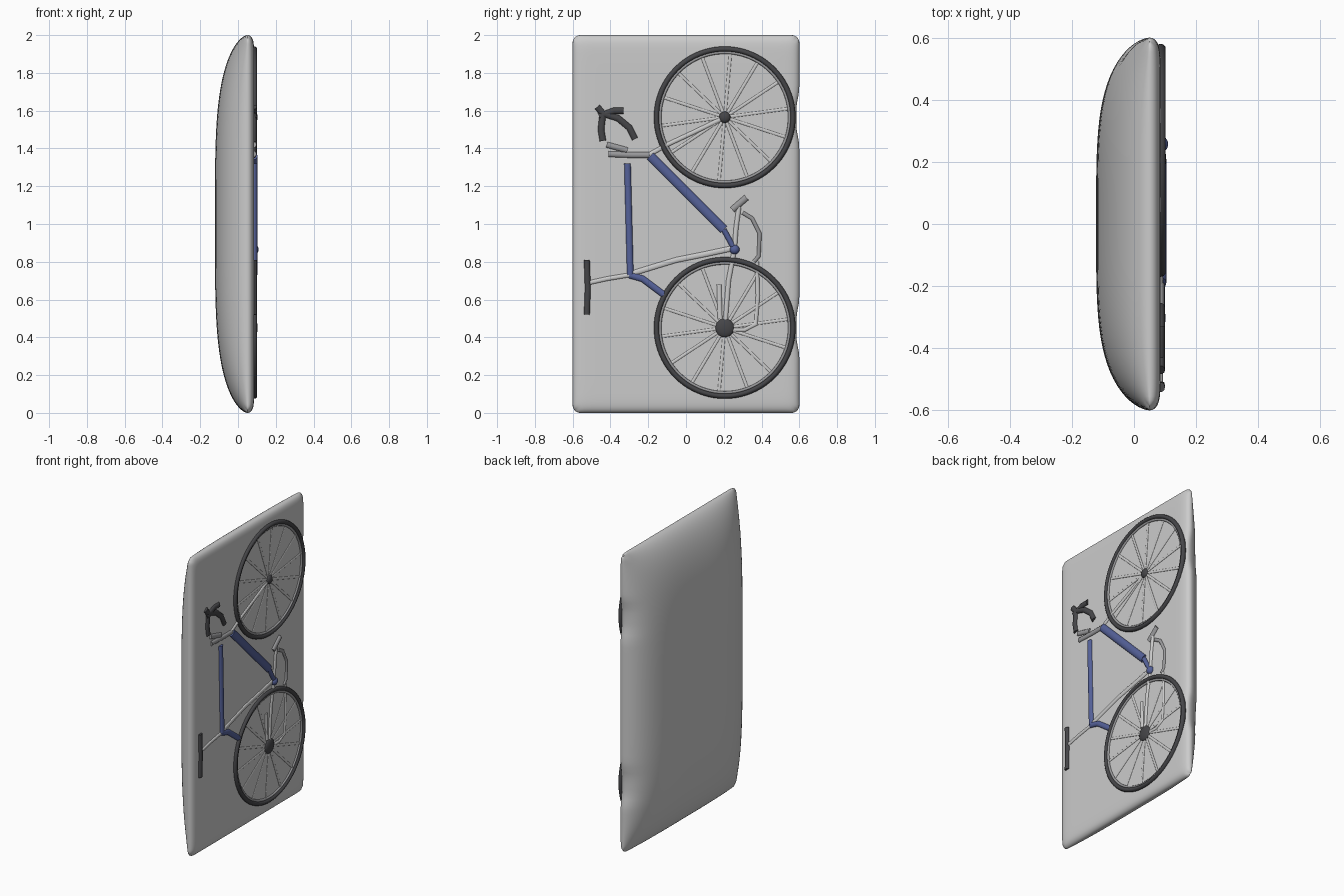
import bpy, bmesh, math

if "Cube" in bpy.data.objects:
    bpy.data.objects.remove(bpy.data.objects["Cube"])

FACE = 0.086                      # x of the flat relief face
WHEELS = {"front": (0.205, 1.565), "rear": (0.205, 0.45)}


def material(name, rgb):
    m = bpy.data.materials.new(name)
    m.diffuse_color = (*rgb, 1)
    m.use_nodes = True
    m.node_tree.nodes["Principled BSDF"].inputs["Base Color"].default_value = m.diffuse_color
    return m


DARK = material("dark_rubber", (0.06, 0.06, 0.065))
BLUE = material("blue_paint", (0.09, 0.12, 0.32))
GREY = material("mid_grey", (0.32, 0.32, 0.33))


def slab_point(s, t, back):
    """Rounded tablet: nearly flat face, domed back, thin rim."""
    u, v = math.sin(s * math.pi / 2), math.sin(t * math.pi / 2)
    y, z, r = 0.6 * u, v, 0.04
    dy, dz = abs(y) - (0.6 - r), abs(z) - (1 - r)
    if dy > 0 and dz > 0:
        k = max(dy, dz) / math.hypot(dy, dz)
        y = math.copysign(0.6 - r + dy * k, y)
        z = math.copysign(1 - r + dz * k, z)
    z += 1
    if u > 0:                     # shallow notches where the wheels meet the edge
        for _, zc in WHEELS.values():
            y -= 0.016 * u ** 10 * math.exp(-((z - zc) / 0.11) ** 4)
    if back:
        x = 0.05 - 0.172 * ((1 - u ** 4) * (1 - v ** 4)) ** 0.6
    else:
        x = 0.05 + (FACE - 0.05) * max(0, (1 - abs(u) ** 24) * (1 - abs(v) ** 40)) ** 0.5
    return x, y, z


# Backing tablet
bm = bmesh.new()
NU, NV = 48, 72
for back in (False, True):
    g = [[bm.verts.new(slab_point(2 * i / NU - 1, 2 * j / NV - 1, back))
          for j in range(NV + 1)] for i in range(NU + 1)]
    for i in range(NU):
        for j in range(NV):
            bm.faces.new((g[i][j], g[i + 1][j], g[i + 1][j + 1], g[i][j + 1]))
bmesh.ops.remove_doubles(bm, verts=bm.verts, dist=0.00005)
bmesh.ops.recalc_face_normals(bm, faces=bm.faces)
me = bpy.data.meshes.new("tablet")
bm.to_mesh(me)
bm.free()
me.polygons.foreach_set("use_smooth", [True] * len(me.polygons))
bpy.context.collection.objects.link(bpy.data.objects.new("tablet", me))


def tube(name, paths, radius, height, mat=None):
    """Raised strokes on the face; paths are lists of (y, z)."""
    c = bpy.data.curves.new(name, "CURVE")
    c.dimensions = "3D"
    c.bevel_depth = radius
    c.bevel_resolution = 3
    c.use_fill_caps = True
    for p in paths:
        sp = c.splines.new("POLY")
        sp.points.add(len(p) - 1)
        for q, (y, z) in zip(sp.points, p):
            q.co = (0, y, z, 1)
    o = bpy.data.objects.new(name, c)
    o.location.x = FACE
    o.scale.x = height / radius
    bpy.context.collection.objects.link(o)
    if mat:
        c.materials.append(mat)
    return o


def boss(name, y, z, r, height, mat):
    """Low domed button."""
    bpy.ops.mesh.primitive_uv_sphere_add(segments=24, ring_count=12, radius=r, location=(FACE, y, z))
    o = bpy.context.object
    o.name = name
    o.scale.x = height / r
    o.data.materials.append(mat)
    bpy.ops.object.shade_smooth()


# Wheels: tyre, rim, spokes and hub
for name, (y, z) in WHEELS.items():
    for part, R, r, h, mat in (("tyre", 0.361, 0.014, 0.016, DARK), ("rim", 0.343, 0.008, 0.008, GREY)):
        bpy.ops.mesh.primitive_torus_add(major_radius=R, minor_radius=r, major_segments=80, minor_segments=10,
                                         location=(FACE, y, z), rotation=(0, math.pi / 2, 0))
        o = bpy.context.object
        o.name = f"{name}_{part}"
        o.scale.z = h / r
        o.data.materials.append(mat)
        bpy.ops.object.shade_smooth()
    spokes = []
    for i in range(14):
        a = math.tau * (i + 0.3) / 14
        spokes.append([(y + R * math.cos(a), z + R * math.sin(a)) for R in (0.03, 0.34)])
    tube(f"{name}_spokes", spokes, 0.008, 0.004)
    boss(f"{name}_hub", y, z, 0.03 if name == "front" else 0.05, 0.018, DARK)

# Painted frame
tube("top_tube", [[(-0.31, 1.32), (-0.295, 0.73)]], 0.018, 0.016, BLUE)
tube("down_tube", [[(-0.19, 1.36), (0.2, 0.97)]], 0.026, 0.018, BLUE)
tube("lower_down_tube", [[(0.2, 0.97), (0.26, 0.86)]], 0.015, 0.016, BLUE)
tube("seat_stay", [[(-0.3, 0.73), (-0.23, 0.71), (-0.11, 0.62)]], 0.018, 0.014, BLUE)
boss("bottom_bracket", 0.257, 0.865, 0.026, 0.024, BLUE)

# Seat and post
tube("saddle", [[(-0.525, 0.81), (-0.52, 0.66), (-0.525, 0.52)]], 0.016, 0.014, DARK)
tube("seat_post", [[(-0.51, 0.69), (-0.42, 0.71), (-0.3, 0.73)]], 0.012, 0.008)
tube("seat_tube", [[(-0.28, 0.74), (-0.15, 0.78), (-0.05, 0.81), (0.1, 0.84), (0.24, 0.87)]], 0.015, 0.008)

# Handlebar, stem and fork
tube("handlebar", [[(-0.47, 1.62), (-0.44, 1.585), (-0.36, 1.56), (-0.3, 1.51), (-0.27, 1.45)],
                   [(-0.44, 1.585), (-0.45, 1.5), (-0.44, 1.44)],
                   [(-0.46, 1.57), (-0.38, 1.6), (-0.33, 1.6)]], 0.018, 0.014, DARK)
tube("stem", [[(-0.41, 1.37), (-0.29, 1.365), (-0.19, 1.365)],
              [(-0.42, 1.42), (-0.31, 1.39)]], 0.016, 0.012, GREY)
tube("fork", [[(-0.19, 1.37), (-0.1, 1.42), (0.05, 1.49), (0.205, 1.565)]], 0.012, 0.008)

# Crank, pedal and chain run
tube("pedal", [[(0.245, 1.075), (0.32, 1.14)]], 0.018, 0.014, GREY)
tube("crank", [[(0.28, 1.09), (0.265, 0.98), (0.257, 0.87)]], 0.013, 0.01)
tube("chain_guard", [[(0.3, 1.06), (0.35, 1.03), (0.39, 0.95), (0.385, 0.83), (0.36, 0.8)]], 0.011, 0.009, GREY)
tube("chain_stay", [[(0.255, 0.86), (0.225, 0.7), (0.205, 0.45)],
                    [(0.175, 0.68), (0.18, 0.5)]], 0.013, 0.009)
tube("chain", [[(0.375, 0.8), (0.38, 0.62), (0.37, 0.47), (0.31, 0.44), (0.22, 0.44)]], 0.011, 0.007)
